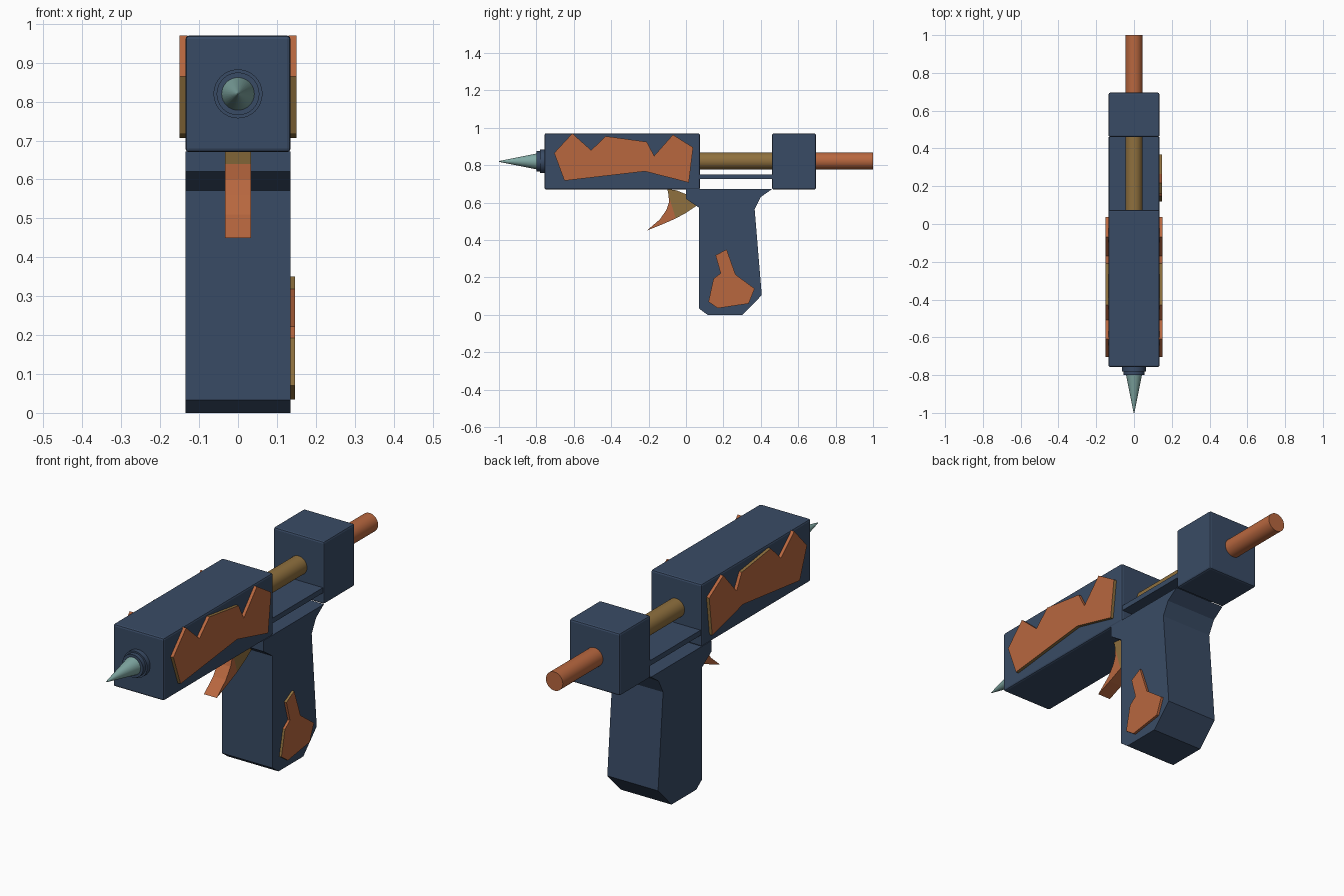
import bpy, bmesh, math
from mathutils import Matrix

if "Cube" in bpy.data.objects:
    bpy.data.objects.remove(bpy.data.objects["Cube"])


def mat(name, rgb):
    lin = [((c / 255 + 0.055) / 1.055) ** 2.4 for c in rgb]
    m = bpy.data.materials.new(name)
    m.diffuse_color = (*lin, 1)
    m.use_nodes = True
    m.node_tree.nodes["Principled BSDF"].inputs["Base Color"].default_value = m.diffuse_color
    return m


BLUE = mat("slate blue", (57, 75, 101))
ORANGE = mat("rust orange", (184, 103, 63))
OLIVE = mat("olive brown", (143, 112, 62))
TEAL = mat("pale teal", (128, 168, 163))


def finish(name, bm, mats):
    bmesh.ops.recalc_face_normals(bm, faces=bm.faces[:])
    me = bpy.data.meshes.new(name)
    bm.to_mesh(me)
    bm.free()
    for m in mats:
        me.materials.append(m)
    ob = bpy.data.objects.new(name, me)
    bpy.context.collection.objects.link(ob)
    return ob


def prism(name, pts, x0, x1, mats, second=()):
    """Extrude a (y, z) outline along x; side edges listed in second use the second colour."""
    bm = bmesh.new()
    a = [bm.verts.new((x0, y, z)) for y, z in pts]
    b = [bm.verts.new((x1, y, z)) for y, z in pts]
    bm.faces.new(a)
    bm.faces.new(b)
    n = len(pts)
    for i in range(n):
        j = (i + 1) % n
        f = bm.faces.new((a[i], a[j], b[j], b[i]))
        f.material_index = 1 if i in second else 0
    return finish(name, bm, mats)


def box(name, y0, y1, z0, z1, half, bevel):
    ob = prism(name, [(y0, z0), (y1, z0), (y1, z1), (y0, z1)], -half, half, [BLUE])
    if bevel:
        mod = ob.modifiers.new("bevel", 'BEVEL')
        mod.width = bevel
        mod.segments = 2
    return ob


def tube(name, y0, y1, r0, r1, z, m):
    """Round part along y, r0 at the front end and r1 at the back."""
    bm = bmesh.new()
    bmesh.ops.create_cone(bm, cap_ends=True, segments=32, radius1=r0, radius2=r1, depth=y1 - y0)
    bm.transform(Matrix.Translation((0, (y0 + y1) / 2, z)) @ Matrix.Rotation(-math.pi / 2, 4, 'X'))
    ob = finish(name, bm, [m])
    for p in ob.data.polygons:
        p.use_smooth = len(p.vertices) <= 4
    for e in ob.data.edges:   # keep the cap rims sharp
        v = [ob.data.vertices[i].co.y for i in e.vertices]
        e.use_edge_sharp = abs(v[0] - v[1]) < 1e-4
    return ob


# Main housings and the thin bridge joining them
box("front_housing", -0.757, 0.075, 0.67, 0.97, 0.135, 0.009)
box("rear_housing", 0.46, 0.695, 0.67, 0.97, 0.135, 0.009)
box("bridge_plate", 0.06, 0.47, 0.725, 0.75, 0.13, 0)

# Handle
prism("grip", [(0, 0.672), (0, 0.62), (0.07, 0.572), (0.07, 0.033), (0.115, 0), (0.303, 0),
               (0.405, 0.105), (0.367, 0.565), (0.40, 0.63), (0.46, 0.672)],
      -0.135, 0.135, [BLUE])

# Glue stick: middle and tail sections
tube("stick_middle", 0.06, 0.48, 0.045, 0.045, 0.823, OLIVE)
tube("stick_tail", 0.68, 1.0, 0.045, 0.045, 0.823, ORANGE)

# Nozzle with two collars
tube("nozzle_collar_back", -0.78, -0.75, 0.063, 0.063, 0.82, BLUE)
tube("nozzle_collar_front", -0.80, -0.77, 0.055, 0.055, 0.82, BLUE)
tube("nozzle_tip", -1.0, -0.79, 0.002, 0.044, 0.82, TEAL)

# Trigger: upper root and curved blade
prism("trigger_root", [(-0.10, 0.672), (-0.093, 0.64), (-0.055, 0.515), (0, 0.545),
                       (0.055, 0.582), (0.03, 0.62), (0, 0.645), (-0.05, 0.665)],
      -0.034, 0.034, [OLIVE])
prism("trigger_blade", [(-0.093, 0.64), (-0.091, 0.60), (-0.105, 0.56), (-0.14, 0.51),
                        (-0.21, 0.45), (-0.13, 0.482), (-0.055, 0.515)],
      -0.034, 0.034, [ORANGE])

# Jagged side panels, mirrored left and right
panel = [(-0.608, 0.97), (-0.507, 0.88), (-0.43, 0.955), (-0.21, 0.925), (-0.17, 0.85),
         (-0.07, 0.963), (0.038, 0.895), (0.015, 0.707), (-0.22, 0.767), (-0.65, 0.717),
         (-0.705, 0.865)]
for side, s in (("right", 1), ("left", -1)):
    prism("side_panel_" + side, panel, s * 0.13, s * 0.15, [ORANGE, OLIVE], {2, 6, 7, 8, 9})

# Small panel on the right of the grip
prism("grip_panel", [(0.217, 0.35), (0.158, 0.318), (0.185, 0.222), (0.147, 0.193),
                     (0.12, 0.07), (0.17, 0.035), (0.335, 0.06), (0.367, 0.14), (0.265, 0.215)],
      0.13, 0.147, [ORANGE, OLIVE], {0, 3, 4, 7})
